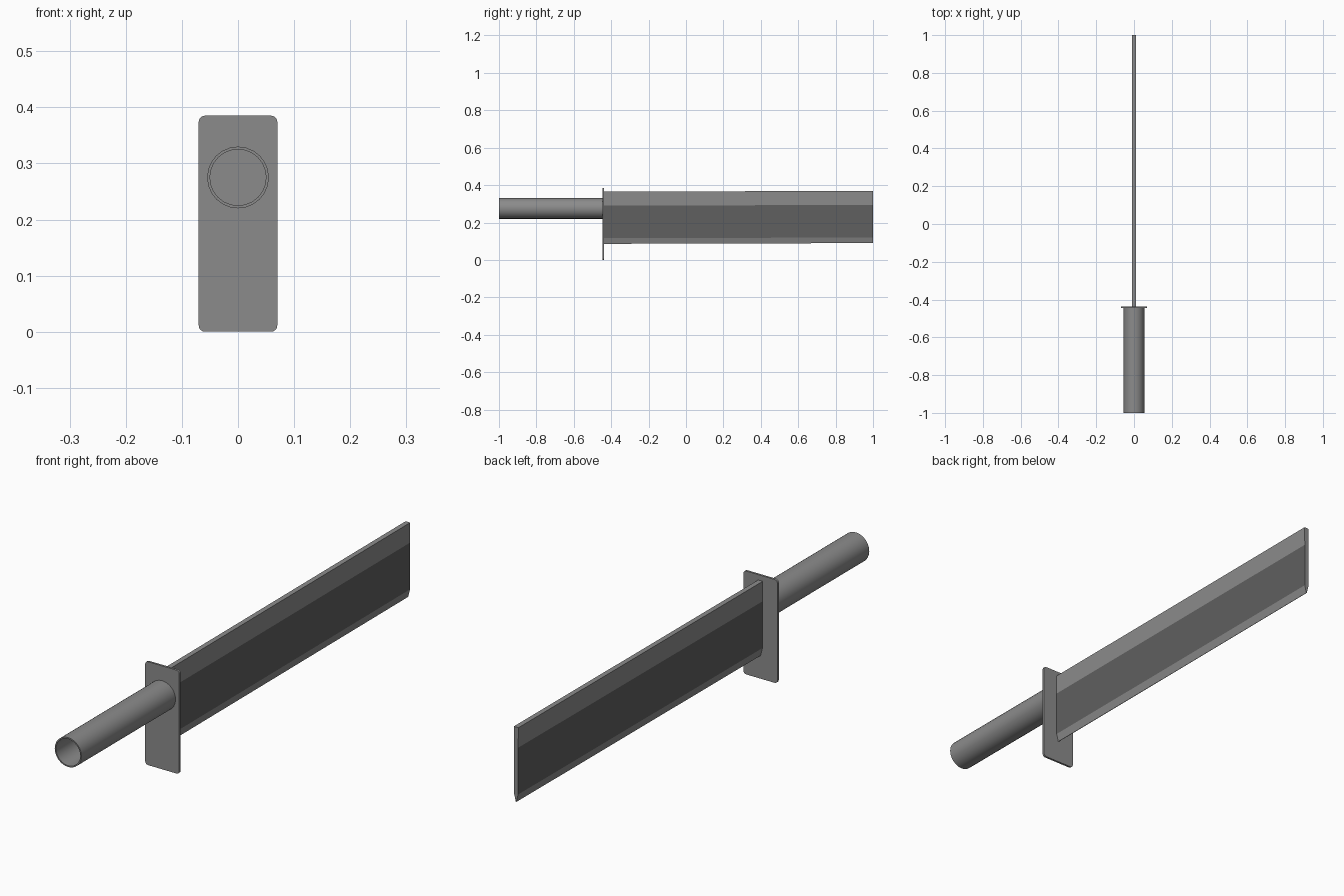
import bpy, bmesh, math

if "Cube" in bpy.data.objects:
    bpy.data.objects.remove(bpy.data.objects["Cube"])


def material(name, value):
    m = bpy.data.materials.new(name)
    m.diffuse_color = (value, value, value, 1)
    m.use_nodes = True
    m.node_tree.nodes["Principled BSDF"].inputs["Base Color"].default_value = m.diffuse_color
    return m


steel = material("grey steel", 0.26)
dark = material("dark steel", 0.115)


def loft(name, loops, mats, caps=True):
    """Skin a series of equal-length closed loops into one object."""
    bm = bmesh.new()
    rings = [[bm.verts.new(p) for p in loop] for loop in loops]
    n = len(rings[0])
    for a, b in zip(rings, rings[1:]):
        for i in range(n):
            j = (i + 1) % n
            bm.faces.new((a[i], a[j], b[j], b[i]))
    if caps:
        bm.faces.new(rings[0])
        bm.faces.new(rings[-1])
    bmesh.ops.recalc_face_normals(bm, faces=bm.faces[:])
    mesh = bpy.data.meshes.new(name)
    bm.to_mesh(mesh)
    bm.free()
    for m in mats:
        mesh.materials.append(m)
    ob = bpy.data.objects.new(name, mesh)
    bpy.context.collection.objects.link(ob)
    return ob


def smooth(ob):
    bpy.ops.object.select_all(action='DESELECT')
    ob.select_set(True)
    bpy.context.view_layer.objects.active = ob
    bpy.ops.object.shade_smooth_by_angle(angle=math.radians(35))


GUARD_BACK, GUARD_FRONT = -0.438, -0.446

# Handle: open tube with a thin wall, hollow up to the guard
def circle(y, r, n=24):
    return [(r * math.cos(2 * math.pi * i / n), y,
             0.275 + r * math.sin(2 * math.pi * i / n)) for i in range(n)]


handle = loft("handle", [circle(GUARD_FRONT, 0.055), circle(-1, 0.055),
                         circle(-1, 0.050), circle(GUARD_FRONT, 0.050),
                         circle(GUARD_FRONT, 0.055)], [steel], caps=False)
bm = bmesh.new()
bm.from_mesh(handle.data)
bmesh.ops.remove_doubles(bm, verts=bm.verts[:], dist=1e-5)
bmesh.ops.recalc_face_normals(bm, faces=bm.faces[:])
bm.to_mesh(handle.data)
bm.free()
smooth(handle)


# Guard: thin upright plate with rounded corners
def plate(y, hw=0.07, z0=0.0, z1=0.385, r=0.011, steps=4):
    pts = []
    corners = ((hw - r, z1 - r), (r - hw, z1 - r), (r - hw, z0 + r), (hw - r, z0 + r))
    for k, (cx, cz) in enumerate(corners):
        for s in range(steps + 1):
            a = math.pi / 2 * (k + s / steps)
            pts.append((cx + r * math.cos(a), y, cz + r * math.sin(a)))
    return pts


guard = loft("guard", [plate(GUARD_FRONT), plate(GUARD_BACK)], [steel])
smooth(guard)


# Blade: long flat bar, sharpened below, rising very slightly to the end
def blade_section(y, lift):
    half = [(0.0095, 0.365), (0.0085, 0.290), (0.0085, 0.116), (0.0008, 0.086)]
    side = [(x, y, z + lift) for x, z in half]
    return side + [(-x, y, z) for x, y, z in reversed(side)]


blade = loft("blade", [blade_section(GUARD_BACK, 0.0), blade_section(1.0, 0.004)],
             [steel, dark])
# Dark band along the middle of both sides
for p in blade.data.polygons:
    if abs(p.normal.x) > 0.9 and 0.15 < p.center.z < 0.27:
        p.material_index = 1
